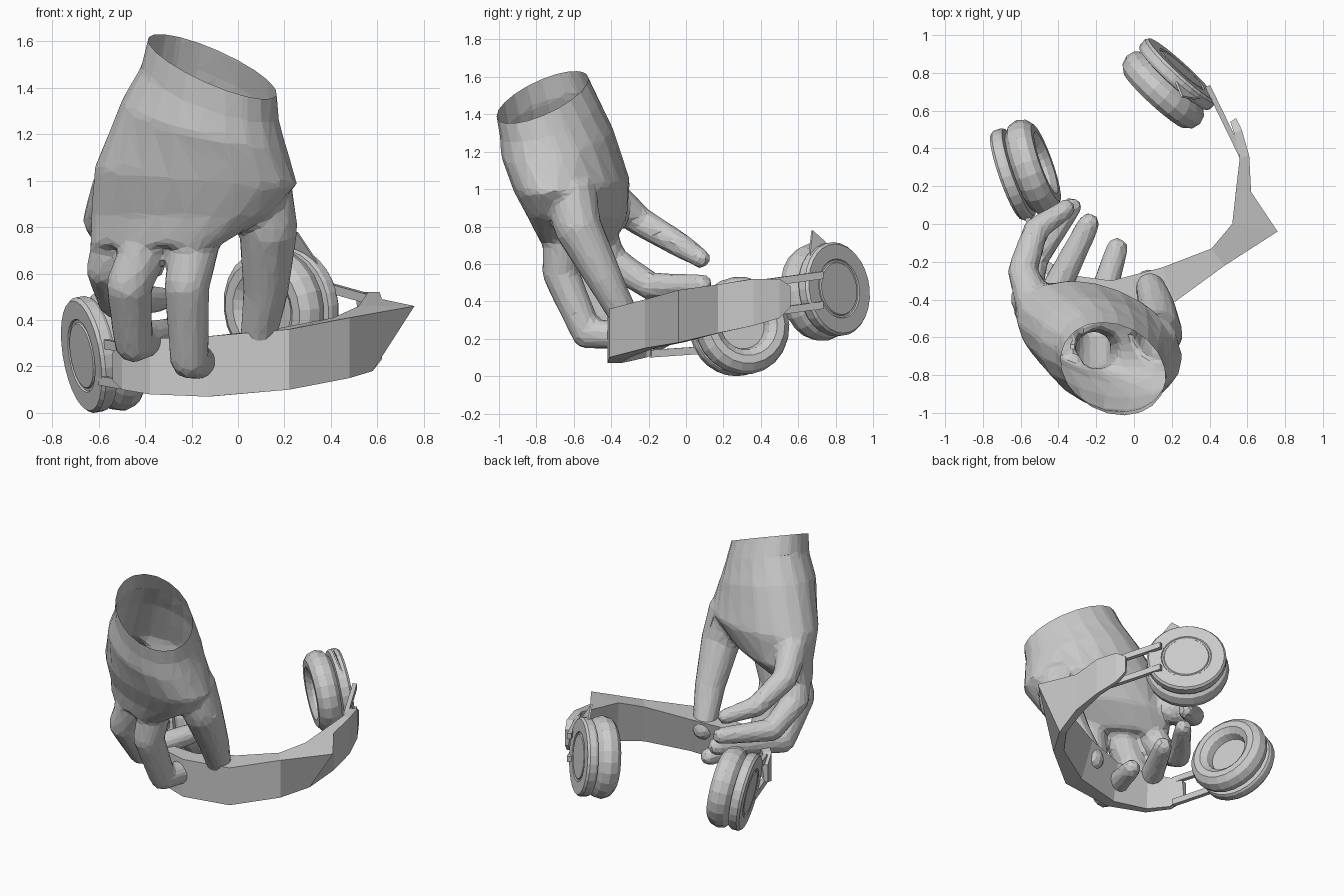
import bpy, bmesh
from math import pi, cos, sin
from mathutils import Vector

cube = bpy.data.objects.get("Cube")
if cube:
    bpy.data.objects.remove(cube)

grey = bpy.data.materials.new("plain_grey")
grey.use_nodes = True
grey.diffuse_color = (0.6, 0.6, 0.6, 1)
grey.node_tree.nodes["Principled BSDF"].inputs["Base Color"].default_value = (0.6, 0.6, 0.6, 1)


def make_object(name, bm):
    bmesh.ops.recalc_face_normals(bm, faces=bm.faces[:])
    mesh = bpy.data.meshes.new(name)
    bm.to_mesh(mesh)
    bm.free()
    mesh.materials.append(grey)
    obj = bpy.data.objects.new(name, mesh)
    bpy.context.scene.collection.objects.link(obj)
    return obj


def loft(bm, rings):
    """Skin a list of point rings and cap both ends."""
    loops = [[bm.verts.new(p) for p in ring] for ring in rings]
    n = len(loops[0])
    for a, b in zip(loops, loops[1:]):
        for i in range(n):
            bm.faces.new((a[i], a[(i + 1) % n], b[(i + 1) % n], b[i]))
    bm.faces.new(loops[0][::-1])
    bm.faces.new(loops[-1])


def digit(bm, points, radii, sides=12):
    """Tapered segments with ball joints and a rounded tip."""
    pts = [Vector(p) for p in points]
    for a, b, ra, rb in zip(pts, pts[1:], radii, radii[1:]):
        d = (b - a).normalized()
        u = d.orthogonal().normalized()
        v = d.cross(u)
        angles = [2 * pi * k / sides for k in range(sides)]
        loft(bm, [[c + r * (u * cos(t) + v * sin(t)) for t in angles]
                  for c, r in ((a, ra), (b, rb))])
    for p, r in zip(pts[1:], radii[1:]):
        ball = bmesh.ops.create_icosphere(bm, subdivisions=2, radius=r * 1.01)["verts"]
        bmesh.ops.translate(bm, verts=ball, vec=p)


# Palm and wrist: centre x, y, z, half width, half depth, turn, tilt
palm = bmesh.new()
sections = [
    (-0.10, -0.80, 1.62, 0.29, 0.23, -0.5, 1.0),
    (-0.11, -0.77, 1.50, 0.29, 0.23, -0.5, 1.0),
    (-0.12, -0.73, 1.38, 0.31, 0.25, -0.5, 0.9),
    (-0.15, -0.69, 1.25, 0.37, 0.28, -0.45, 0.6),
    (-0.18, -0.61, 1.02, 0.46, 0.28, -0.38, 0.2),
    (-0.25, -0.58, 0.85, 0.42, 0.21, -0.48, 0),
    (-0.36, -0.58, 0.72, 0.32, 0.13, -0.55, 0),
]
rings = []
for cx, cy, cz, a, b, turn, tilt in sections:
    ring = []
    for k in range(20):
        t = 2 * pi * k / 20
        x = a * cos(t) * cos(turn) - b * sin(t) * sin(turn)
        y = a * cos(t) * sin(turn) + b * sin(t) * cos(turn)
        ring.append((cx + x, cy + y, cz + tilt * (0.33 * y - 0.36 * x)))
    rings.append(ring)
loft(palm, rings)
hand = make_object("hand", palm)

# Thumb, then fingers from index to little
digits_bm = bmesh.new()
digit(digits_bm, [(0.09, -0.62, 1.0), (0.13, -0.58, 0.8), (0.12, -0.44, 0.53), (0.08, -0.31, 0.28)],
      [0.14, 0.13, 0.1, 0.075])
digit(digits_bm, [(-0.17, -0.66, 0.8), (-0.22, -0.67, 0.55), (-0.21, -0.53, 0.23), (-0.09, -0.13, 0.2)],
      [0.11, 0.1, 0.085, 0.06])
digit(digits_bm, [(-0.36, -0.6, 0.8), (-0.47, -0.58, 0.55), (-0.45, -0.42, 0.3), (-0.24, 0.0, 0.36)],
      [0.11, 0.1, 0.085, 0.06])
digit(digits_bm, [(-0.5, -0.5, 0.85), (-0.57, -0.4, 0.62), (-0.53, -0.19, 0.48), (-0.33, 0.09, 0.49)],
      [0.1, 0.085, 0.075, 0.055])
digit(digits_bm, [(-0.53, -0.42, 0.98), (-0.59, -0.25, 0.83), (-0.52, -0.03, 0.7), (-0.36, 0.08, 0.63)],
      [0.1, 0.08, 0.068, 0.052])
digits = make_object("digits", digits_bm)

# Fuse palm and digits into one faceted skin
union = hand.modifiers.new("union", "BOOLEAN")
union.operation = "UNION"
union.solver = "EXACT"
union.use_self = True
union.object = digits
fuse = hand.modifiers.new("fuse", "REMESH")
fuse.mode = "VOXEL"
fuse.voxel_size = 0.018
soften = hand.modifiers.new("soften", "SMOOTH")
soften.factor = 0.5
soften.iterations = 6
facet = hand.modifiers.new("facet", "DECIMATE")
facet.ratio = 0.07
bpy.context.view_layer.update()
fused = bpy.data.meshes.new_from_object(hand.evaluated_get(bpy.context.evaluated_depsgraph_get()))
hand.modifiers.clear()
bpy.data.objects.remove(digits)

# Cut the wrist open
bm = bmesh.new()
bm.from_mesh(fused)
bmesh.ops.bisect_plane(bm, geom=bm.verts[:] + bm.edges[:] + bm.faces[:],
                       plane_co=(-0.11, -0.77, 1.49), plane_no=(0.36, -0.33, 1), clear_outer=True)
for f in bm.faces:
    f.smooth = False
bm.to_mesh(hand.data)
bm.free()

# Headband: outer x, y, inner x, y, bottom, top; one corner juts out to a point
band = bmesh.new()
stations = [
    (-0.54, -0.13, -0.50, -0.12, 0.14, 0.26),
    (-0.50, -0.23, -0.45, -0.20, 0.10, 0.30),
    (-0.38, -0.34, -0.34, -0.27, 0.08, 0.32),
    (-0.13, -0.42, -0.12, -0.30, 0.07, 0.33),
    (0.22, -0.41, 0.15, -0.23, 0.10, 0.36),
    (0.48, -0.22, 0.41, -0.13, 0.15, 0.41),
    (0.58, -0.04, 0.52, 0.00, 0.18, 0.46),
    (0.62, 0.17, 0.54, 0.18, 0.23, 0.49),
    (0.61, 0.36, 0.56, 0.35, 0.27, 0.52),
    (0.57, 0.50, 0.53, 0.48, 0.31, 0.52),
    (0.54, 0.56, 0.51, 0.54, 0.37, 0.48),
]
rings = []
for ox, oy, ix, iy, low, high in stations:
    out, inn = Vector((ox, oy, 0)), Vector((ix, iy, 0))
    up, down = Vector((0, 0, high)), Vector((0, 0, low))
    top = Vector((0.76, -0.04, 0)) if (ox, oy) == (0.58, -0.04) else out
    rings.append([out + down, top + up, inn + up, out.lerp(inn, 0.6) + down])
loft(band, rings)
make_object("headband", band)


def rod(name, a, b):
    a, b = Vector(a), Vector(b)
    side = (b - a).cross(Vector((0, 0, 1))).normalized() * 0.014
    up = Vector((0, 0, 0.02))
    bm = bmesh.new()
    loft(bm, [[p + side + up, p - side + up, p - side - up, p + side - up] for p in (a, b)])
    make_object(name, bm)


def lathe(name, profile, centre, axis, closed=False, steps=28):
    """Turn a (radius, height) profile about an axis."""
    bm = bmesh.new()
    verts = [bm.verts.new((r, 0, h)) for r, h in profile]
    pairs = list(zip(verts, verts[1:])) + ([(verts[-1], verts[0])] if closed else [])
    edges = [bm.edges.new(p) for p in pairs]
    bmesh.ops.spin(bm, geom=verts + edges, cent=(0, 0, 0), axis=(0, 0, 1),
                   angle=2 * pi, steps=steps, use_merge=True)
    bmesh.ops.remove_doubles(bm, verts=bm.verts[:], dist=0.0005)
    obj = make_object(name, bm)
    obj.rotation_euler = Vector(axis).to_track_quat("Z", "Y").to_euler()
    obj.location = centre


# Ear cups: stepped shell with a soft ring cushion
shell = [(0, 0), (0.2, 0), (0.2, 0.075), (0.245, 0.08), (0.252, 0.095), (0.252, 0.135),
         (0.24, 0.15), (0.16, 0.15), (0.155, 0.143), (0.145, 0.143), (0.14, 0.15), (0, 0.15)]
cushion = [(0.195 + 0.07 * cos(2 * pi * k / 10), 0.078 * sin(2 * pi * k / 10)) for k in range(10)]
cups = {
    "right": ((-0.535, 0.30, 0.27), (-0.93, -0.33, -0.16)),
    "left": ((0.155, 0.71, 0.45), (0.66, 0.72, 0.12)),
}
for side, (centre, axis) in cups.items():
    lathe(side + "_ear_shell", shell, centre, axis)
    lathe(side + "_ear_cushion", cushion, centre, axis, closed=True, steps=22)

# Paired sliders joining the band to the cups
for level, dz in (("lower", 0), ("upper", 0.16)):
    rod("right_slider_" + level, (-0.48, -0.19, 0.12 + dz), (-0.59, 0.10, 0.14 + dz))
    rod("left_slider_" + level, (0.57, 0.36, 0.33 + dz), (0.39, 0.73, 0.38 + dz))

# Thin point on the rim of the left cup
tip = bmesh.new()
blade = [Vector(p) for p in ((0.21, 0.77, 0.69), (0.37, 0.65, 0.60), (0.25, 0.67, 0.78))]
loft(tip, [blade, [p + Vector((0.008, 0.008, 0)) for p in blade]])
make_object("left_cup_point", tip)
